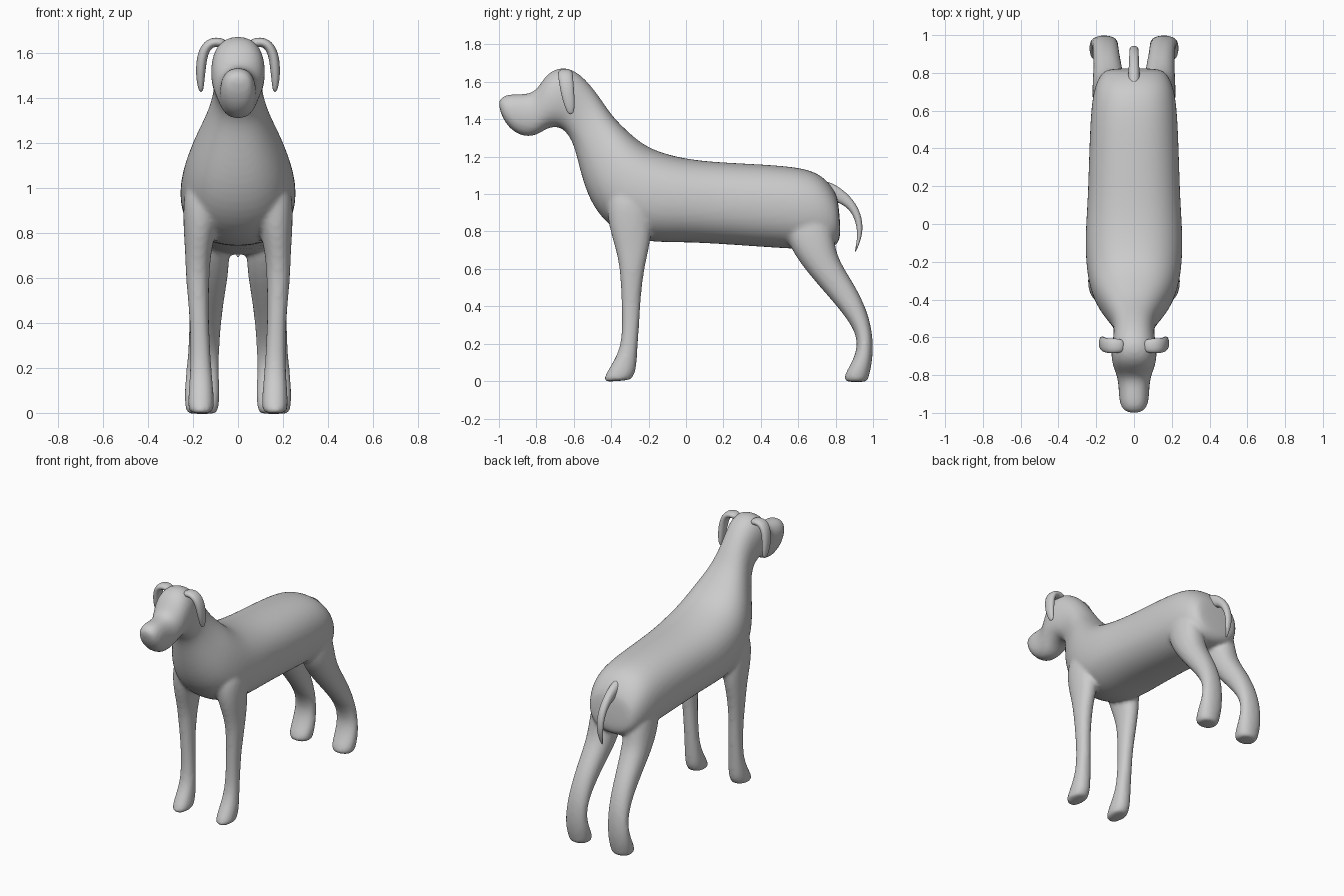
import bpy, bmesh, math
from mathutils import Vector

SIDES = 20


def spow(v, e):
    return math.copysign(abs(v) ** e, v)


def loft(bm, rings, squareness=2.2):
    """Skin closed rings; each ring is (centre, half axis u, half axis v)."""
    loops = []
    e = 2 / squareness
    for c, u, v in rings:
        loop = []
        for i in range(SIDES):
            a = 2 * math.pi * i / SIDES
            loop.append(bm.verts.new(c + 1.02 * (u * spow(math.cos(a), e) + v * spow(math.sin(a), e))))
        loops.append(loop)
    for a, b in zip(loops, loops[1:]):
        for i in range(SIDES):
            j = (i + 1) % SIDES
            bm.faces.new((a[i], a[j], b[j], b[i]))
    bm.faces.new(loops[0][::-1])
    bm.faces.new(loops[-1])


def section(ya, za, yb, zb, xc, hw):
    """Ring spanning two outline points of the side view."""
    a, b = Vector((xc, ya, za)), Vector((xc, yb, zb))
    return (a + b) / 2, Vector((hw, 0, 0)), (a - b) / 2


def make(name, bm):
    bmesh.ops.recalc_face_normals(bm, faces=bm.faces)
    mesh = bpy.data.meshes.new(name)
    bm.to_mesh(mesh)
    bm.free()
    obj = bpy.data.objects.new(name, mesh)
    bpy.context.collection.objects.link(obj)
    mesh.shade_smooth()
    sub = obj.modifiers.new("Subdivide", 'SUBSURF')
    sub.levels = sub.render_levels = 2
    return obj


# torso, neck and head: top y z, bottom y z, half width
trunk = [
    (0.815, 0.96, 0.83, 0.78, 0.13), (0.80, 1.01, 0.81, 0.73, 0.165),
    (0.74, 1.09, 0.76, 0.705, 0.20), (0.64, 1.14, 0.64, 0.705, 0.225),
    (0.40, 1.158, 0.40, 0.72, 0.235), (0.12, 1.17, 0.12, 0.74, 0.243),
    (-0.05, 1.195, -0.05, 0.745, 0.256), (-0.18, 1.235, -0.22, 0.745, 0.253),
    (-0.26, 1.285, -0.38, 0.80, 0.237), (-0.33, 1.35, -0.50, 0.93, 0.20),
    (-0.40, 1.42, -0.56, 1.10, 0.145), (-0.47, 1.53, -0.595, 1.26, 0.105),
    (-0.56, 1.64, -0.635, 1.33, 0.107), (-0.65, 1.685, -0.68, 1.365, 0.122),
    (-0.745, 1.65, -0.745, 1.355, 0.115), (-0.80, 1.545, -0.795, 1.315, 0.09),
    (-0.86, 1.532, -0.86, 1.305, 0.08), (-0.94, 1.535, -0.925, 1.335, 0.079),
    (-0.985, 1.52, -0.965, 1.38, 0.064), (-1.005, 1.49, -0.99, 1.43, 0.04)]

# legs: front y z, back y z, centre x, half width
front_leg = [
    (-0.42, 1.05, -0.20, 1.05, 0.14, 0.10), (-0.425, 0.87, -0.18, 0.85, 0.165, 0.08),
    (-0.375, 0.71, -0.195, 0.72, 0.178, 0.056), (-0.352, 0.60, -0.225, 0.60, 0.18, 0.052),
    (-0.345, 0.45, -0.243, 0.45, 0.174, 0.042), (-0.34, 0.30, -0.25, 0.30, 0.168, 0.043),
    (-0.35, 0.17, -0.26, 0.18, 0.165, 0.048), (-0.40, 0.085, -0.265, 0.08, 0.164, 0.056),
    (-0.432, 0.03, -0.275, 0.04, 0.164, 0.057), (-0.437, 0.005, -0.29, 0.015, 0.164, 0.054),
    (-0.43, -0.005, -0.30, 0.005, 0.164, 0.046)]
hind_leg = [
    (0.52, 0.88, 0.74, 0.95, 0.13, 0.07), (0.54, 0.74, 0.79, 0.79, 0.13, 0.09),
    (0.63, 0.605, 0.80, 0.68, 0.13, 0.09), (0.73, 0.49, 0.86, 0.575, 0.137, 0.078),
    (0.83, 0.375, 0.935, 0.455, 0.145, 0.07), (0.905, 0.27, 0.99, 0.31, 0.152, 0.068),
    (0.92, 0.18, 1.0, 0.19, 0.158, 0.072), (0.885, 0.095, 0.995, 0.10, 0.16, 0.078),
    (0.848, 0.035, 0.98, 0.035, 0.16, 0.076), (0.848, 0.005, 0.972, 0.005, 0.16, 0.068),
    (0.86, -0.005, 0.965, -0.005, 0.16, 0.058)]

# body skin with four legs fused into it
bm = bmesh.new()
loft(bm, [section(*s[:4], 0, s[4]) for s in trunk], 2.3)
for side in (-1, 1):
    for leg in (front_leg, hind_leg):
        loft(bm, [section(*s[:4], side * s[4], s[5]) for s in leg], 2.2)
body = make("dog_body", bm)
rem = body.modifiers.new("Fuse", 'REMESH')
rem.mode = 'VOXEL'
rem.voxel_size = 0.012
rem.use_smooth_shade = True
smo = body.modifiers.new("Relax", 'SMOOTH')
smo.factor = 0.5
smo.iterations = 6

# drooping ears: centre x y z, thickness, half depth
ear = [(0.05, -0.645, 1.64, 0.02, 0.035), (0.10, -0.645, 1.652, 0.022, 0.038),
       (0.135, -0.645, 1.638, 0.023, 0.039), (0.158, -0.64, 1.595, 0.023, 0.038),
       (0.166, -0.632, 1.53, 0.022, 0.035), (0.167, -0.622, 1.47, 0.017, 0.027),
       (0.164, -0.616, 1.425, 0.008, 0.014)]
for side, name in ((-1, "right_ear"), (1, "left_ear")):
    bm = bmesh.new()
    rings = []
    for i, (x, y, z, t, d) in enumerate(ear):
        a, b = ear[max(i - 1, 0)], ear[min(i + 1, len(ear) - 1)]
        n = Vector((-(b[2] - a[2]), 0, b[0] - a[0])).normalized() * t
        n.x *= side
        rings.append((Vector((side * x, y, z)), n, Vector((0, d, 0))))
    loft(bm, rings)
    make(name, bm)

# curved tail: upper y z, lower y z, half width
tail = [(0.72, 1.08, 0.70, 0.98, 0.035), (0.79, 1.055, 0.77, 0.97, 0.032),
        (0.85, 1.015, 0.815, 0.955, 0.027), (0.91, 0.95, 0.87, 0.925, 0.025),
        (0.943, 0.87, 0.905, 0.865, 0.024), (0.945, 0.79, 0.918, 0.79, 0.021),
        (0.925, 0.73, 0.91, 0.73, 0.013), (0.908, 0.69, 0.902, 0.69, 0.005)]
bm = bmesh.new()
loft(bm, [section(*s[:4], 0, s[4]) for s in tail])
make("tail", bm)
